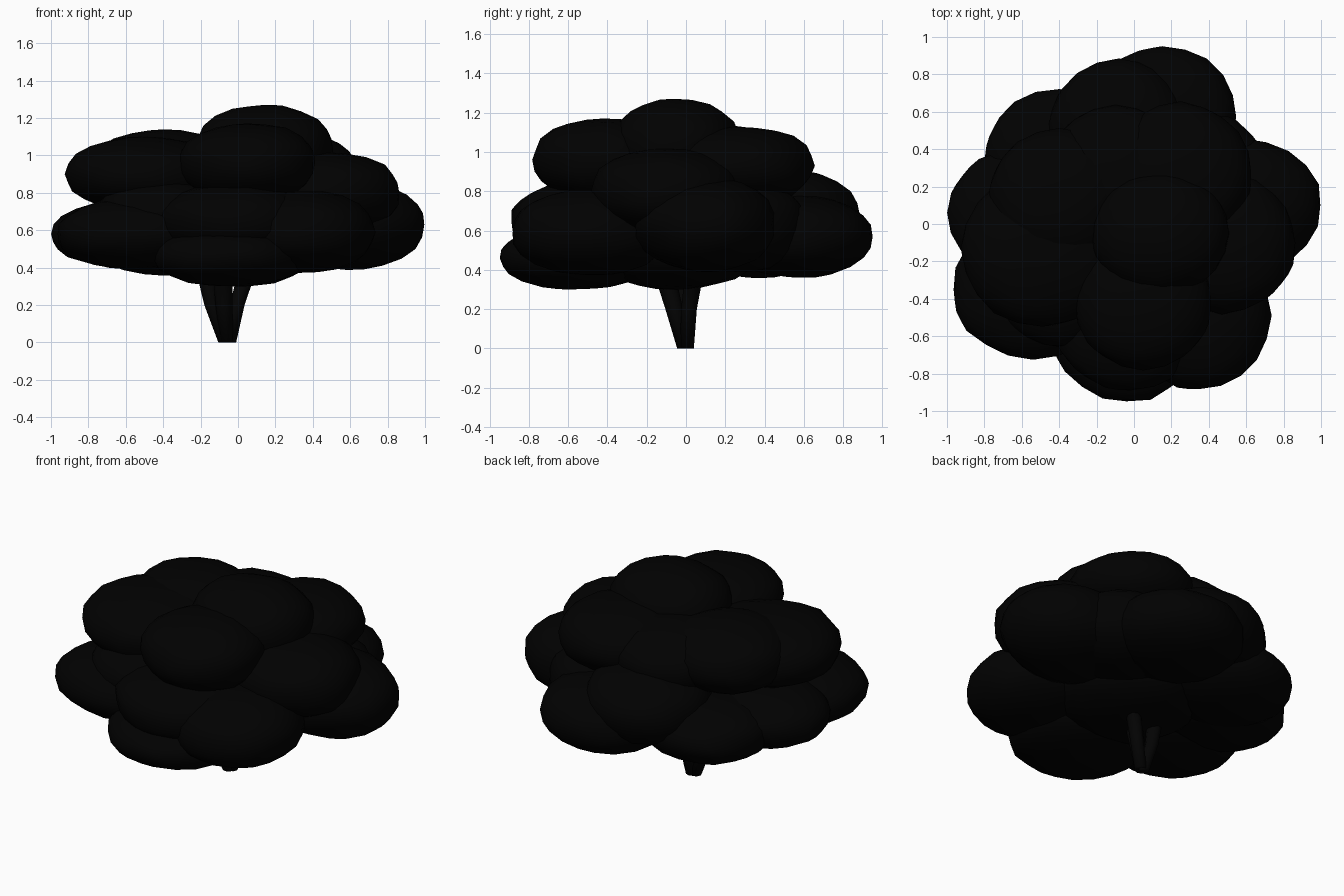
import bpy, bmesh, math
from mathutils import Vector, noise

if "Cube" in bpy.data.objects:
    bpy.data.objects.remove(bpy.data.objects["Cube"])

leaf_mat = bpy.data.materials.new("dark_leaves")
leaf_mat.diffuse_color = (0.0003, 0.0003, 0.0003, 1)
leaf_mat.use_nodes = True
leaf_mat.node_tree.nodes["Principled BSDF"].inputs["Base Color"].default_value = leaf_mat.diffuse_color
bark_mat = bpy.data.materials.new("dark_bark")
bark_mat.diffuse_color = (0.001, 0.001, 0.001, 1)
bark_mat.use_nodes = True
bark_mat.node_tree.nodes["Principled BSDF"].inputs["Base Color"].default_value = bark_mat.diffuse_color


def make_object(name, bm, mat):
    mesh = bpy.data.meshes.new(name)
    bm.to_mesh(mesh)
    bm.free()
    for p in mesh.polygons:
        p.use_smooth = True
    mesh.materials.append(mat)
    obj = bpy.data.objects.new(name, mesh)
    bpy.context.collection.objects.link(obj)
    return obj


def clump(name, centre, radii, power=2.2):
    """Lumpy, flattened leaf ball with a slightly blunt rim."""
    bm = bmesh.new()
    bmesh.ops.create_icosphere(bm, subdivisions=3, radius=1)
    c = Vector(centre)
    for v in bm.verts:
        n = v.co.normalized()
        k = (math.hypot(n.x, n.y) ** power + abs(n.z) ** power) ** (-1 / power)
        k *= 1 + 0.045 * noise.noise(n * 2.2 + c * 7)
        v.co = c + Vector(a * r * k for a, r in zip(n, radii))
    make_object(name, bm, leaf_mat)


def stem(name, points, radii, sides=8):
    """Tapered tube along a few points, capped at both ends."""
    bm = bmesh.new()
    rings = []
    for p, r in zip(points, radii):
        rings.append([bm.verts.new((p[0] + r * math.cos(math.tau * i / sides),
                                    p[1] + r * math.sin(math.tau * i / sides),
                                    p[2])) for i in range(sides)])
    for a, b in zip(rings, rings[1:]):
        for i in range(sides):
            j = (i + 1) % sides
            bm.faces.new((a[i], a[j], b[j], b[i]))
    bm.faces.new(rings[0][::-1])
    bm.faces.new(rings[-1])
    make_object(name, bm, bark_mat)


# Foliage: crown, upper tier, lower tier
clumps = {
    "crown_top": ((0.14, -0.05, 1.03), (0.37, 0.33, 0.24)),
    "upper_front": ((0.05, -0.42, 0.96), (0.37, 0.36, 0.21)),
    "upper_left": ((-0.49, -0.13, 0.90), (0.43, 0.42, 0.20)),
    "upper_left_back": ((-0.40, 0.14, 0.93), (0.38, 0.37, 0.21)),
    "upper_back_right": ((0.25, 0.27, 0.93), (0.38, 0.38, 0.20)),
    "upper_back": ((-0.10, 0.27, 0.90), (0.38, 0.36, 0.20)),
    "upper_right": ((0.47, -0.10, 0.80), (0.40, 0.38, 0.22)),
    "lower_left": ((-0.58, 0.06, 0.58), (0.42, 0.35, 0.18)),
    "lower_left_front": ((-0.54, -0.35, 0.58), (0.43, 0.37, 0.19)),
    "middle_left_front": ((-0.40, -0.30, 0.68), (0.36, 0.36, 0.20)),
    "lower_left_back": ((-0.40, 0.36, 0.55), (0.40, 0.36, 0.19)),
    "lower_back_left": ((-0.08, 0.50, 0.68), (0.38, 0.38, 0.23)),
    "lower_back": ((0.15, 0.57, 0.57), (0.40, 0.38, 0.21)),
    "lower_back_right": ((0.33, 0.28, 0.62), (0.38, 0.34, 0.23)),
    "lower_right": ((0.58, 0.10, 0.63), (0.42, 0.36, 0.24)),
    "lower_right_front": ((0.35, -0.49, 0.59), (0.38, 0.40, 0.22)),
    "lower_front": ((-0.04, -0.56, 0.46), (0.41, 0.39, 0.16)),
    "middle_front": ((-0.02, -0.50, 0.65), (0.42, 0.39, 0.20)),
    "middle_core": ((0.0, -0.05, 0.51), (0.42, 0.42, 0.21)),
}
for part, (centre, radii) in clumps.items():
    clump(part + "_leaves", centre, radii)

# Stems splaying out from one foot
stem("stem_left", [(-0.07, 0, 0), (-0.14, -0.01, 0.2), (-0.165, -0.02, 0.32), (-0.32, 0.0, 0.62)],
     [0.035, 0.04, 0.044, 0.025])
stem("stem_right", [(-0.045, 0.005, 0), (-0.005, 0.015, 0.2), (0.025, 0.03, 0.3), (0.25, 0.1, 0.65)],
     [0.035, 0.04, 0.044, 0.025])
stem("stem_front", [(-0.06, -0.01, 0), (-0.075, -0.06, 0.2), (-0.08, -0.09, 0.31), (-0.05, -0.25, 0.6)],
     [0.035, 0.045, 0.05, 0.025])
